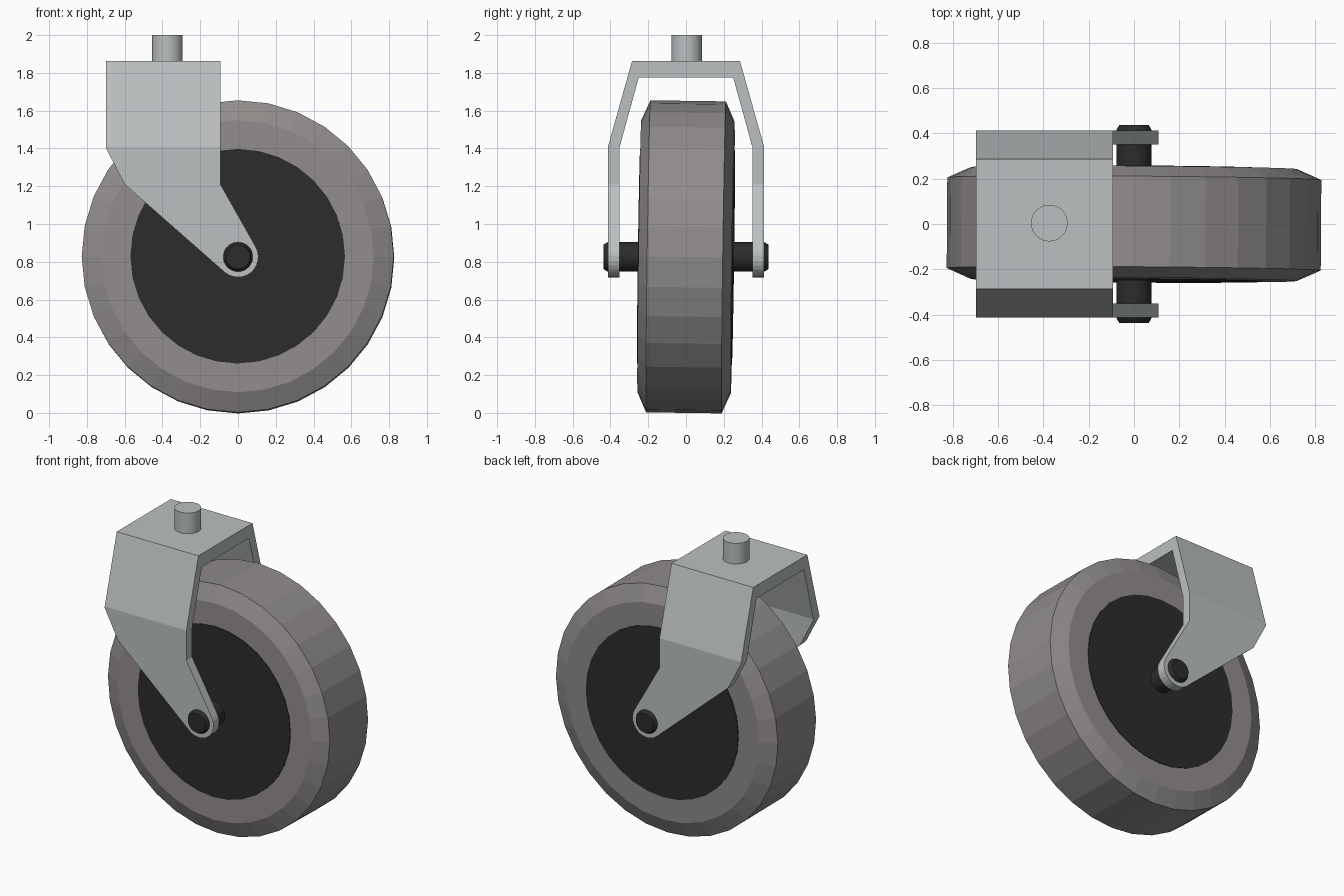
import bpy, bmesh
from math import sin, cos, pi, radians
from mathutils import Matrix, Vector

if "Cube" in bpy.data.objects:
    bpy.data.objects.remove(bpy.data.objects["Cube"])

AXLE_Z = 0.826


def material(name, rgb):
    m = bpy.data.materials.new(name)
    m.diffuse_color = (*rgb, 1)
    m.use_nodes = True
    m.node_tree.nodes["Principled BSDF"].inputs["Base Color"].default_value = m.diffuse_color
    return m


STEEL = material("steel", (0.50, 0.53, 0.53))
RUBBER = material("rubber", (0.28, 0.265, 0.26))
BLACK = material("black_plastic", (0.025, 0.025, 0.025))


def finish(name, bm, mat):
    bmesh.ops.recalc_face_normals(bm, faces=bm.faces)
    me = bpy.data.meshes.new(name)
    bm.to_mesh(me)
    bm.free()
    me.materials.append(mat)
    ob = bpy.data.objects.new(name, me)
    bpy.context.collection.objects.link(ob)
    return ob


def lathe(name, profile, sides, mat, closed=False):
    """Revolve (radius, along) points about local z; cap or close the ends."""
    bm = bmesh.new()
    rings = [[bm.verts.new((r * cos(2 * pi * i / sides), r * sin(2 * pi * i / sides), h))
              for i in range(sides)] for r, h in profile]
    pairs = list(zip(rings, rings[1:]))
    if closed:
        pairs.append((rings[-1], rings[0]))
    else:
        bm.faces.new(rings[0])
        bm.faces.new(rings[-1])
    for a, b in pairs:
        for i in range(sides):
            j = (i + 1) % sides
            bm.faces.new((a[i], a[j], b[j], b[i]))
    return finish(name, bm, mat)


def prism(name, points, offset, mat):
    """Extrude a flat outline by an offset."""
    bm = bmesh.new()
    face = bm.faces.new([bm.verts.new(p) for p in points])
    new = bmesh.ops.extrude_face_region(bm, geom=[face])["geom"]
    bmesh.ops.translate(bm, vec=Vector(offset),
                        verts=[v for v in new if isinstance(v, bmesh.types.BMVert)])
    bm.faces.ensure_lookup_table()
    return finish(name, bm, mat)


# Wheel: tyre with chamfered shoulders, and hub disc, leaning very slightly
tyre = lathe("tyre", [(0.56, -0.247), (0.72, -0.247), (0.826, -0.2),
                      (0.826, 0.2), (0.72, 0.247), (0.56, 0.247)], 32, RUBBER, closed=True)
hub = lathe("hub", [(0.568, -0.251), (0.568, 0.251)], 32, BLACK)
for ob in (tyre, hub):
    ob.matrix_world = (Matrix.Translation((0, 0, AXLE_Z)) @ Matrix.Rotation(radians(-0.4), 4, 'Z')
                       @ Matrix.Rotation(radians(-0.8), 4, 'X') @ Matrix.Rotation(pi / 2, 4, 'X'))

# Axle with chamfered tips
axle = lathe("axle", [(0.064, -0.438), (0.078, -0.415), (0.078, 0.415), (0.064, 0.438)], 32, BLACK)
axle.matrix_world = Matrix.Translation((0, 0, AXLE_Z)) @ Matrix.Rotation(pi / 2, 4, 'X')

# Fork: bent strip section, trimmed to the side outline
half = [(0.413, 0.6), (0.413, 1.41), (0.286, 1.862)]
inner = [(0.25, 1.776), (0.352, 1.405), (0.352, 0.6)]
section = half + [(-y, z) for y, z in reversed(half)]
section += [(-y, z) for y, z in reversed(inner)] + inner
fork = prism("fork", [(-0.8, y, z) for y, z in section], (1.0, 0, 0), STEEL)

arc = [(0.108 * cos(a), AXLE_Z + 0.108 * sin(a))
       for a in (radians(29 - i * 160 / 12) for i in range(13))]
outline = [(-0.698, 2.1), (-0.093, 2.1), (-0.093, 1.21)] + arc + [(-0.6, 1.21), (-0.698, 1.4)]
trim = prism("fork_trim", [(x, -0.6, z) for x, z in outline], (0, 1.2, 0), STEEL)
trim.hide_render = True
trim.hide_viewport = True
cut = fork.modifiers.new("outline", 'BOOLEAN')
cut.operation = 'INTERSECT'
cut.solver = 'EXACT'
cut.object = trim

# Mounting stem
stem = lathe("stem", [(0.081, -0.03), (0.081, 0.138)], 32, STEEL)
stem.location = (-0.374, 0.004, 1.862)

# Round parts are smooth, the rest stays flat
bpy.ops.object.select_all(action='DESELECT')
for ob in (stem, axle):
    ob.select_set(True)
bpy.context.view_layer.objects.active = stem
bpy.ops.object.shade_smooth_by_angle(angle=radians(30))
